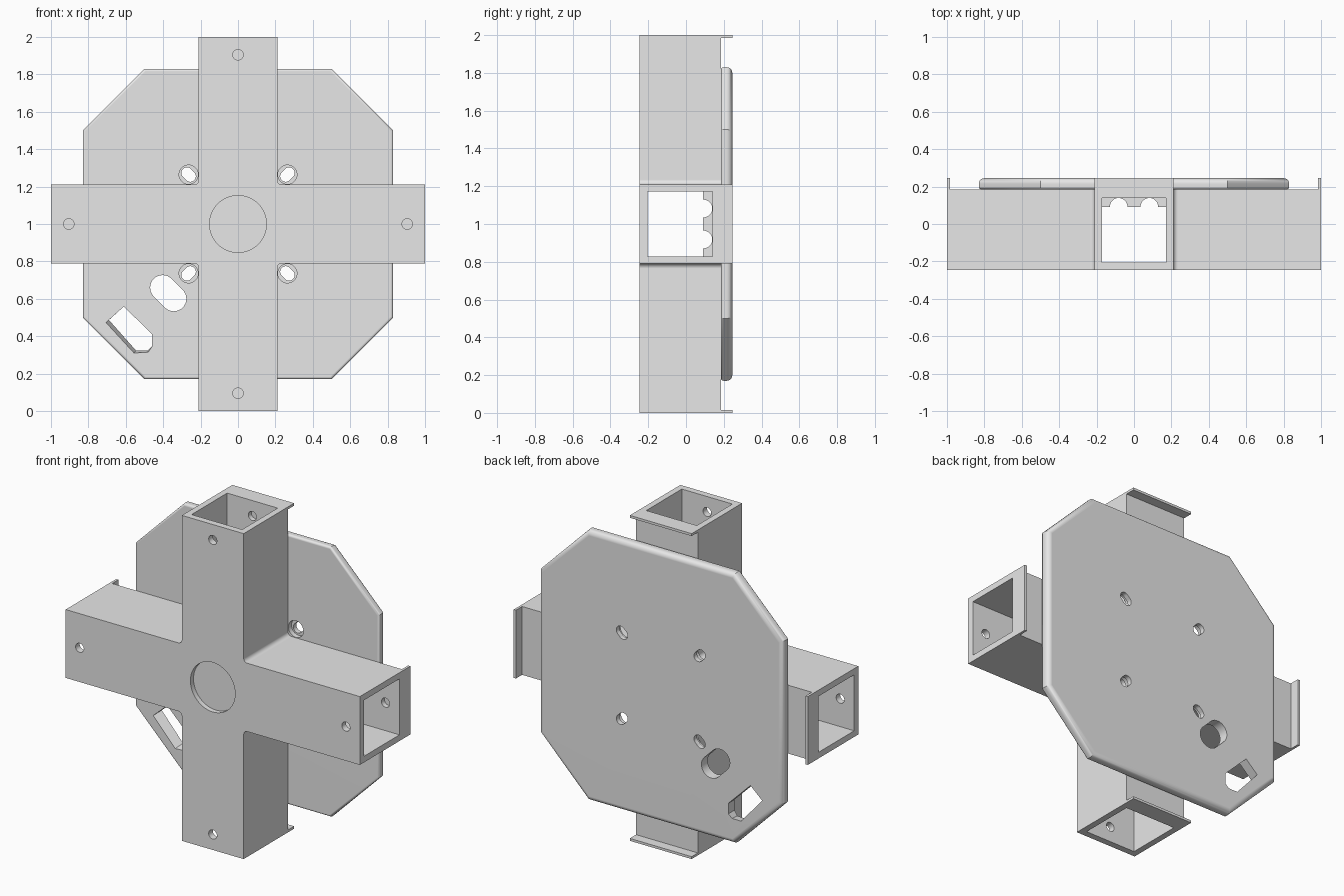
import bpy, bmesh, math
from math import sin, cos, pi, radians

cube = bpy.data.objects.get("Cube")
if cube:
    bpy.data.objects.remove(cube, do_unlink=True)

grey = bpy.data.materials.new("plain grey")
grey.use_nodes = True
colour = (0.8, 0.8, 0.8, 1)
grey.diffuse_color = colour
grey.node_tree.nodes["Principled BSDF"].inputs["Base Color"].default_value = colour

MID = 1.0                      # height of the hub centre
W = 0.21                       # half width of the arms
BORE = 0.172                   # half width of the hollow
FRONT, SEAT, BACK = -0.245, 0.185, 0.245


def loft(name, rings):
    """Closed solid through (y, outline) rings; outlines are x, z about the hub."""
    bm = bmesh.new()
    loops = [[bm.verts.new((x, y, z + MID)) for x, z in pts] for y, pts in rings]
    n = len(loops[0])
    for a, b in zip(loops, loops[1:]):
        for i in range(n):
            j = (i + 1) % n
            bm.faces.new((a[i], a[j], b[j], b[i]))
    bm.faces.new(loops[0])
    bm.faces.new(loops[-1])
    bmesh.ops.recalc_face_normals(bm, faces=bm.faces)
    mesh = bpy.data.meshes.new(name)
    bm.to_mesh(mesh)
    bm.free()
    mesh.materials.append(grey)
    obj = bpy.data.objects.new(name, mesh)
    bpy.context.collection.objects.link(obj)
    return obj


def prism(name, pts, y0, y1):
    return loft(name, [(y0, pts), (y1, pts)])


def rect(hx, hz, cx=0, cz=0):
    return [(cx - hx, cz - hz), (cx + hx, cz - hz), (cx + hx, cz + hz), (cx - hx, cz + hz)]


def slot(cx, cz, r, half=0, angle=0, n=16):
    """Round-ended outline; a plain circle when half is zero."""
    pts = []
    for side in (0, 1):
        a = angle + side * pi
        ox, oz = cx + half * cos(a), cz + half * sin(a)
        count = n if half == 0 else n + 1
        for i in range(count):
            t = a - pi / 2 + pi * i / n
            pts.append((ox + r * cos(t), oz + r * sin(t)))
    return pts


def octagon(inset):
    h, c = 0.83 - inset, 0.5 - 0.414 * inset
    return [(h, -c), (h, c), (c, h), (-c, h), (-h, c), (-h, -c), (-c, -h), (c, -h)]


def cross(r=0.025, n=5):
    """Four arms with filleted inner corners."""
    quarter = [(1, -W), (1, W)]
    for i in range(n + 1):
        t = 1.5 * pi - pi / 2 * i / n
        quarter.append((W + r + r * cos(t), W + r + r * sin(t)))
    pts = []
    for k in range(4):
        for x, z in quarter:
            for _ in range(k):
                x, z = -z, x
            pts.append((x, z))
    return pts


def cut(obj, cutter):
    cutter.hide_render = True
    mod = obj.modifiers.new("cut", 'BOOLEAN')
    mod.operation, mod.solver, mod.object = 'DIFFERENCE', 'EXACT', cutter
    bpy.context.view_layer.objects.active = obj
    bpy.ops.object.modifier_apply(modifier=mod.name)
    bpy.data.objects.remove(cutter, do_unlink=True)


def finish(obj):
    bpy.ops.object.select_all(action='DESELECT')
    obj.select_set(True)
    bpy.context.view_layer.objects.active = obj
    bpy.ops.object.shade_smooth_by_angle(angle=radians(30))
    mod = obj.modifiers.new("even shading", 'WEIGHTED_NORMAL')
    mod.keep_sharp = True


DIRECTIONS = [(1, 0), (0, 1), (-1, 0), (0, -1)]

# Hollow cross of square tubes
arms = prism("tube_cross", cross(), FRONT, SEAT)
cut(arms, prism("bore", rect(1.2, BORE), -0.205, 0.14))
cut(arms, prism("bore", rect(BORE, 1.2), -0.205, 0.14))

# Round recess in the front and pin holes near each arm end
cut(arms, prism("recess", slot(0, 0, 0.152, n=32), -0.3, -0.215))
for dx, dz in DIRECTIONS:
    cut(arms, prism("pin", slot(0.905 * dx, 0.905 * dz, 0.028), -0.3, 0.17))
finish(arms)

# Thin lips at the arm ends, turned back towards the plate
for i, (dx, dz) in enumerate(DIRECTIONS):
    hx, hz = (0.0075, W) if dx else (W, 0.0075)
    prism(f"end_lip_{i + 1}", rect(hx, hz, dx * 0.9925, dz * 0.9925), SEAT - 0.002, BACK)

# Grooved pad inside the hub
pad = prism("grooved_pad", rect(BORE, BORE), 0.09, 0.142)
for offset in (-0.082, 0.082):
    for rot, loc in (((0, pi / 2, 0), (0, 0.092, MID + offset)),
                     ((0, 0, 0), (offset, 0.092, MID))):
        bpy.ops.mesh.primitive_cylinder_add(vertices=32, radius=0.047, depth=1,
                                            location=loc, rotation=rot)
        cut(pad, bpy.context.object)
finish(pad)

# Octagonal back plate: small round on the front edge, larger on the back
rings = []
for radius, edge, sign, steps in ((0.014, SEAT, 1, 4), (0.03, BACK, -1, 6)):
    arc = []
    for i in range(steps + 1):
        t = pi / 2 * i / steps
        arc.append((edge + sign * radius * (1 - cos(t)), octagon(radius * (1 - sin(t)))))
    rings += arc if sign > 0 else arc[::-1]
plate = loft("back_plate", rings)

# Counterbored screw slots around the hub
for sx in (-1, 1):
    for sz in (-1, 1):
        x, z = 0.264 * sx, 0.264 * sz
        cut(plate, prism("counterbore", slot(x, z, 0.051), 0.1, 0.215))
        cut(plate, prism("screw_slot", slot(x, z, 0.03, 0.012, math.atan2(sz, sx)), 0.1, 0.3))

# Cable slot
cut(plate, prism("cable_slot", slot(-0.373, -0.37, 0.067, 0.042, -pi / 4), 0.1, 0.3))

# Socket opening with one sloping wall
outer = [(-0.706, -0.527), (-0.61, -0.441), (-0.46, -0.59),
         (-0.46, -0.655), (-0.48, -0.685), (-0.556, -0.69)]
inner = [(-0.69, -0.513), *outer[1:4], (-0.484, -0.677), (-0.545, -0.677)]
cut(plate, loft("socket", [(0.1, outer), (SEAT, outer), (BACK, inner), (0.3, inner)]))
finish(plate)
